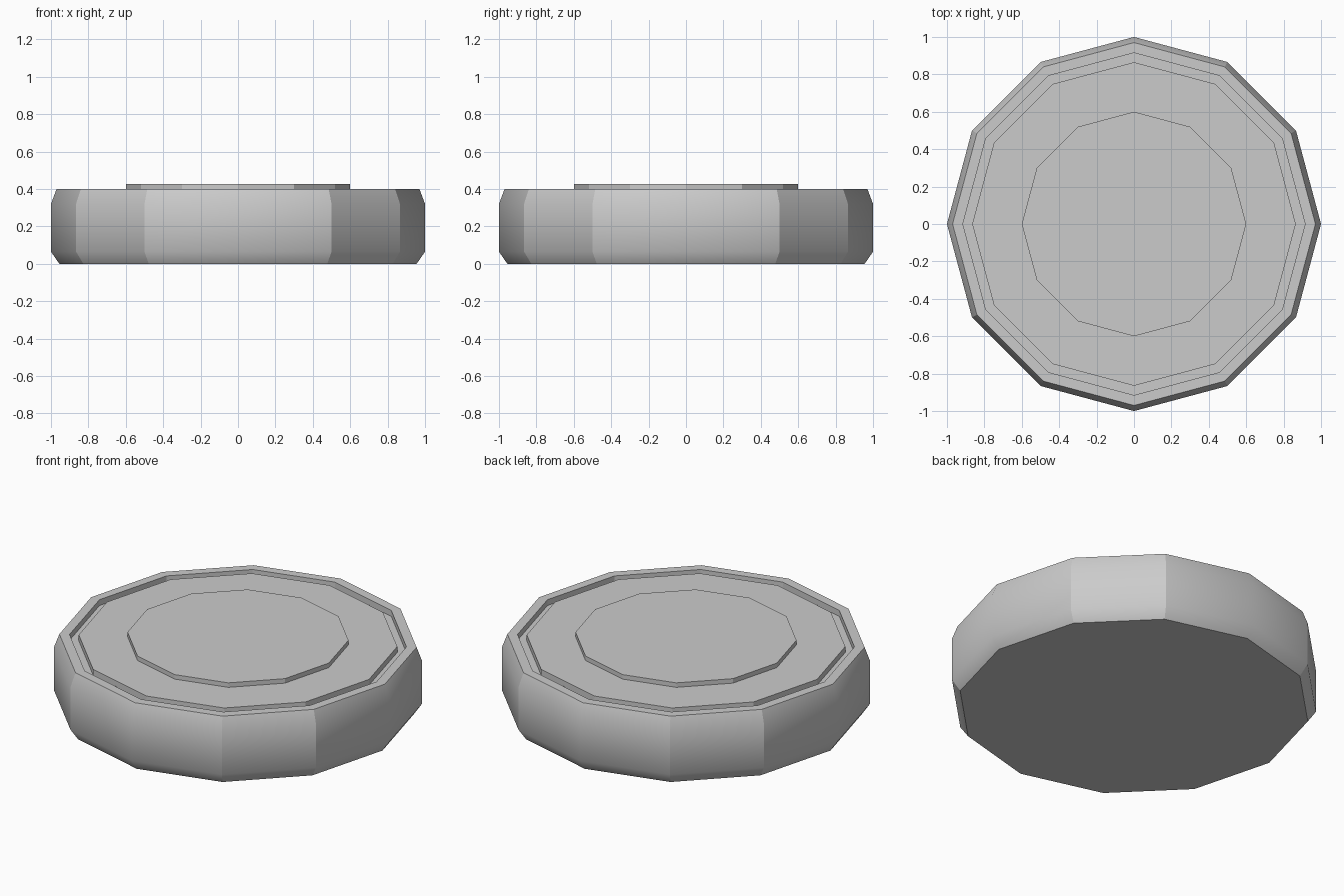
import bpy, bmesh, math

cube = bpy.data.objects.get("Cube")
if cube:
    bpy.data.objects.remove(cube, do_unlink=True)

SIDES = 12

gray = bpy.data.materials.new("plain gray")
gray.use_nodes = True
COLOR = (0.6, 0.6, 0.6, 1)
gray.diffuse_color = COLOR
gray.node_tree.nodes["Principled BSDF"].inputs["Base Color"].default_value = COLOR


def lathe(name, profile, smooth_bands=()):
    """Stack twelve-sided rings, cap both ends, smooth the listed bands."""
    bm = bmesh.new()
    rings = []
    for radius, z in profile:
        ring = []
        for i in range(SIDES):
            a = math.tau * i / SIDES
            ring.append(bm.verts.new((radius * math.cos(a), radius * math.sin(a), z)))
        rings.append(ring)
    bm.faces.new(rings[0][::-1])
    bm.faces.new(rings[-1])
    for band in range(len(rings) - 1):
        low, high = rings[band], rings[band + 1]
        for i in range(SIDES):
            j = (i + 1) % SIDES
            face = bm.faces.new((low[i], low[j], high[j], high[i]))
            face.smooth = band in smooth_bands
    # Only the rounded wall stays smooth: corners are creased except on the axes
    for edge in bm.edges:
        a, b = edge.verts
        same_ring = abs(a.co.z - b.co.z) < 1e-5
        if same_ring:
            edge.smooth = all(f.smooth for f in edge.link_faces)
        else:
            edge.smooth = min(abs(a.co.x), abs(a.co.y)) < 1e-4
    bmesh.ops.recalc_face_normals(bm, faces=bm.faces)
    mesh = bpy.data.meshes.new(name)
    bm.to_mesh(mesh)
    bm.free()
    mesh.materials.append(gray)
    obj = bpy.data.objects.new(name, mesh)
    bpy.context.collection.objects.link(obj)
    return obj


# Body: chamfered wall, flat rim, groove, flat top plate
lathe("body", [
    (0.955, 0), (1, 0.065), (1, 0.32), (0.97, 0.4),
    (0.915, 0.4), (0.915, 0.365), (0.865, 0.365), (0.865, 0.4),
], smooth_bands=(0, 1, 2))

# Raised centre disc
lathe("centre_disc", [(0.6, 0.4), (0.6, 0.427)])
